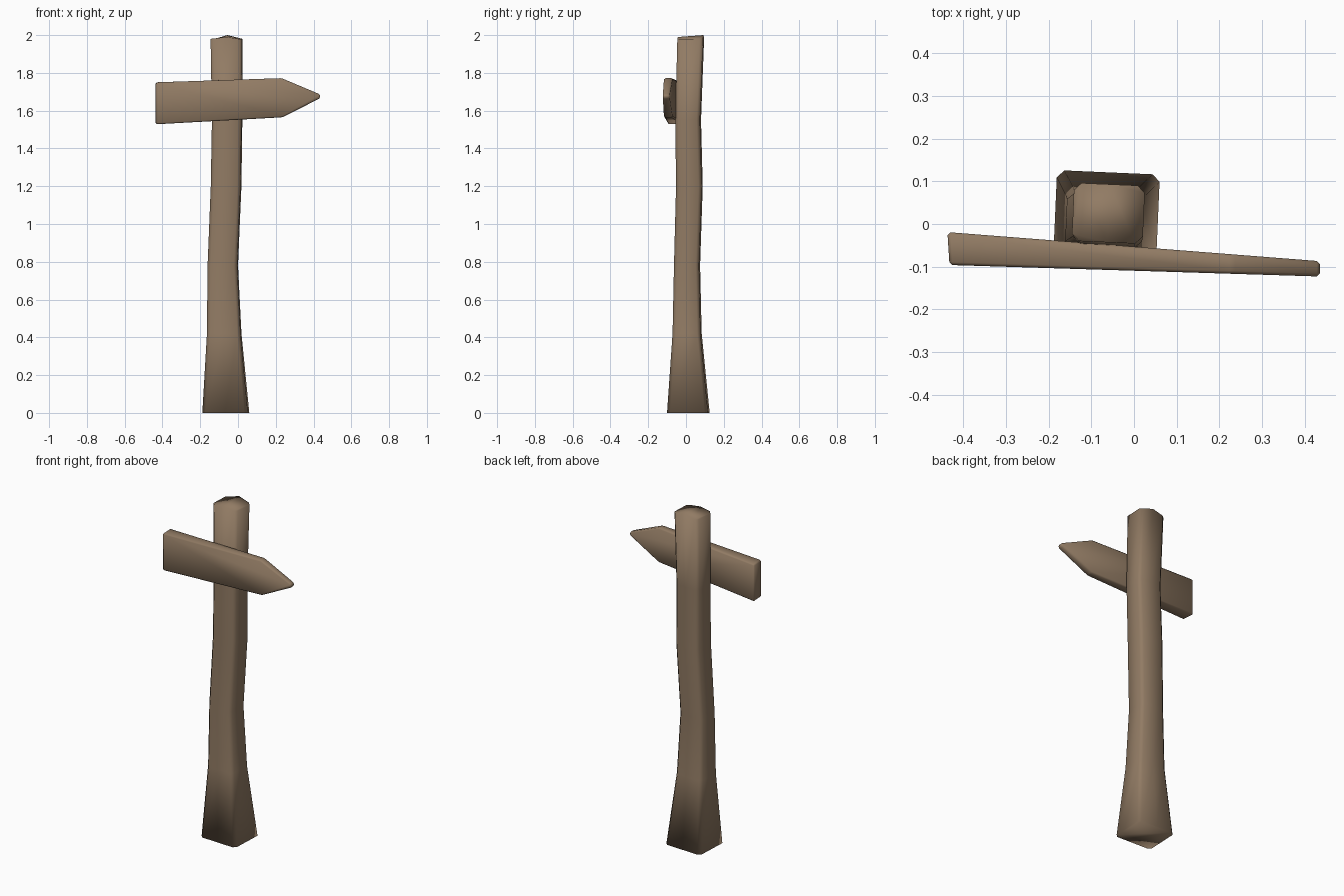
import bpy, bmesh, math

if "Cube" in bpy.data.objects:
    bpy.data.objects.remove(bpy.data.objects["Cube"])

wood = bpy.data.materials.new("weathered brown wood")
wood.diffuse_color = (0.285, 0.198, 0.127, 1)
wood.use_nodes = True
wood.node_tree.nodes["Principled BSDF"].inputs["Base Color"].default_value = wood.diffuse_color


def make_object(name, bm):
    bmesh.ops.recalc_face_normals(bm, faces=bm.faces)
    mesh = bpy.data.meshes.new(name)
    bm.to_mesh(mesh)
    bm.free()
    mesh.materials.append(wood)
    mesh.shade_smooth()
    obj = bpy.data.objects.new(name, mesh)
    bpy.context.collection.objects.link(obj)
    return obj


def bridge(bm, a, b):
    n = len(a)
    for i in range(n):
        bm.faces.new((a[i], a[(i + 1) % n], b[(i + 1) % n], b[i]))


# Crooked post: chamfered square sections (z, x min, x max, y min, y max)
sections = [
    (0.00, -0.189, 0.060, -0.100, 0.125),
    (0.42, -0.166, 0.020, -0.072, 0.084),
    (0.78, -0.163, 0.002, -0.065, 0.076),
    (1.20, -0.146, 0.020, -0.054, 0.090),
    (1.55, -0.140, 0.025, -0.058, 0.081),
    (1.98, -0.147, 0.027, -0.047, 0.097),
]
bm = bmesh.new()
turn = math.radians(-2.5)
rings = []
for z, x0, x1, y0, y1 in sections:
    cx, cy = (x0 + x1) / 2, (y0 + y1) / 2
    w, d, c = (x1 - x0) / 2 - 0.004, (y1 - y0) / 2 - 0.004, 0.017
    # middle points front (index 0) and back (index 5) carry the top ridge
    outline = [(0, -d), (w - c, -d), (w, -d + c), (w, d - c), (w - c, d),
               (0, d), (-w + c, d), (-w, d - c), (-w, -d + c), (-w + c, -d)]
    ring = []
    for x, y in outline:
        px = cx + x * math.cos(turn) - y * math.sin(turn)
        py = cy + x * math.sin(turn) + y * math.cos(turn)
        ring.append(bm.verts.new((px, py, z)))
    rings.append(ring)
for a, b in zip(rings, rings[1:]):
    bridge(bm, a, b)
bm.faces.new(rings[0])
top = rings[-1]
top[0].co.z, top[5].co.z = 1.99, 2.0
bm.faces.new(top[0:6])
bm.faces.new(top[5:] + top[:1])
make_object("post", bm)

# Arrow board: pointed outline, tapering in thickness towards the tip
outline = [(-0.437, 1.528), (0.235, 1.565), (0.435, 1.666),
           (0.435, 1.686), (0.23, 1.772), (-0.437, 1.75)]
bm = bmesh.new()
front, back = [], []
for x, z in outline:
    t = (x + 0.437) / 0.872
    front.append(bm.verts.new((x + 0.005 * (1 - t), -0.096 - 0.027 * t, z)))
    back.append(bm.verts.new((x, -0.019 - 0.068 * t, z)))
bridge(bm, front, back)
bm.faces.new(front)
bm.faces.new(back)
board = make_object("arrow_board", bm)
bevel = board.modifiers.new("edge_bevel", 'BEVEL')
bevel.width = 0.007
bevel.segments = 1
bevel.limit_method = 'NONE'
